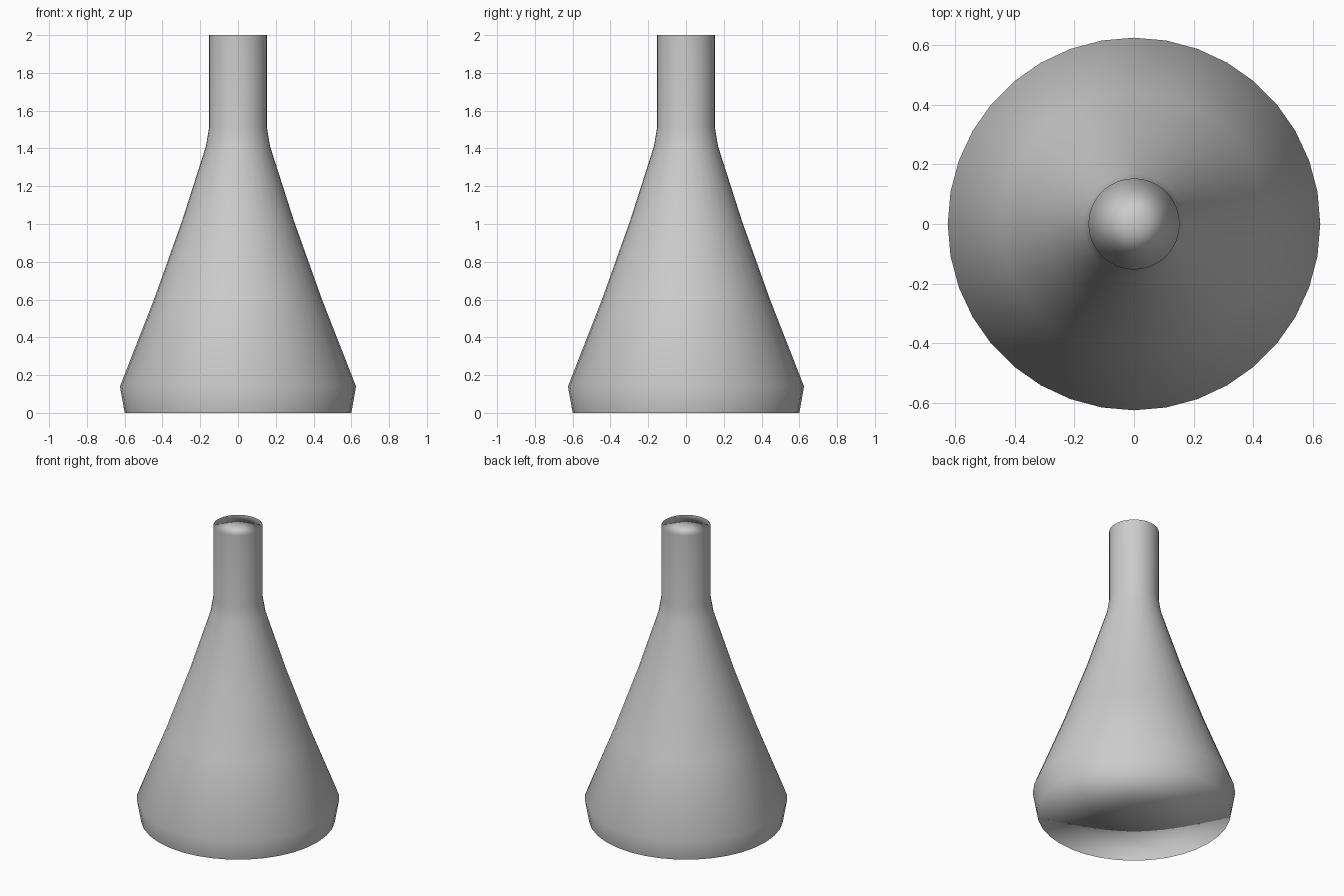
import bpy, bmesh, math
from mathutils import Vector

cube = bpy.data.objects.get("Cube")
if cube:
    bpy.data.objects.remove(cube, do_unlink=True)

SIDES = 36
# Radius and height, from the foot to the lip
PROFILE = [(0.6, 0), (0.625, 0.14), (0.445, 0.6), (0.295, 1.02),
           (0.17, 1.41), (0.153, 1.51), (0.153, 2)]


def grey_material():
    mat = bpy.data.materials.new("plain_grey")
    mat.use_nodes = True
    colour = (0.6, 0.6, 0.6, 1)
    mat.diffuse_color = colour
    mat.node_tree.nodes["Principled BSDF"].inputs["Base Color"].default_value = colour
    return mat


def wall_normal(a, b):
    """Outward normal of a profile segment, as (radial, vertical)."""
    return Vector((b[1] - a[1], a[0] - b[0])).normalized()


# Flask body: the profile turned around the z axis
bm = bmesh.new()
rings = []
for radius, height in PROFILE:
    ring = bmesh.ops.create_circle(bm, segments=SIDES, radius=radius)["verts"]
    for v in ring:
        v.co.z = height
    rings.append(ring)
for low, high in zip(rings, rings[1:]):
    for i in range(SIDES):
        j = (i + 1) % SIDES
        bm.faces.new((low[i], low[j], high[j], high[i]))

# Flat base and closed top, each a fan around a centre point
for ring in (rings[0], rings[-1]):
    centre = bm.verts.new((0, 0, ring[0].co.z))
    for i in range(SIDES):
        bm.faces.new((ring[i], ring[(i + 1) % SIDES], centre))
bmesh.ops.recalc_face_normals(bm, faces=bm.faces)
mesh = bpy.data.meshes.new("flask_body")
bm.to_mesh(mesh)
bm.free()

flask = bpy.data.objects.new("flask_body", mesh)
bpy.context.collection.objects.link(flask)
mesh.materials.append(grey_material())
mesh.shade_smooth()

# Soft shading that rolls from the walls over both end caps
segments = [wall_normal(a, b) for a, b in zip(PROFILE, PROFILE[1:])]
ring_normals = [(a + b).normalized()
                for a, b in zip(segments[:1] + segments, segments + segments[-1:])]
normals = []
for v in mesh.vertices:
    if v.co.xy.length < 0.01:
        normals.append((0, 0, 1 if v.co.z > 1 else -1))
    else:
        radial, vertical = ring_normals[v.index // SIDES]
        out = v.co.xy.normalized() * radial
        normals.append((out.x, out.y, vertical))
mesh.normals_split_custom_set_from_vertices(normals)
